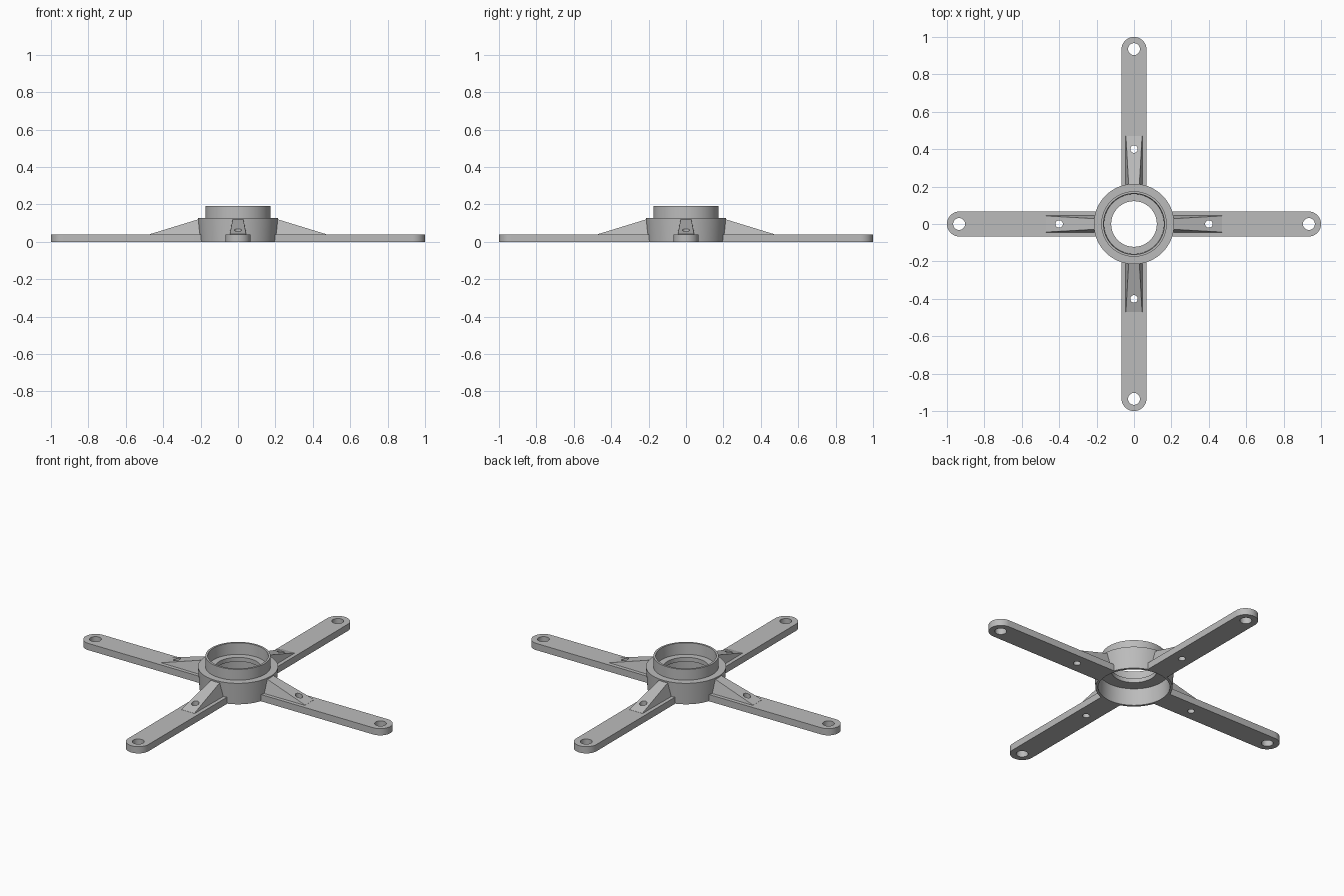
import bpy, bmesh, math
from mathutils import Matrix

if "Cube" in bpy.data.objects:
    bpy.data.objects.remove(bpy.data.objects["Cube"])

grey = bpy.data.materials.new("plain grey")
grey.diffuse_color = (0.50, 0.50, 0.50, 1)
grey.use_nodes = True
grey.node_tree.nodes["Principled BSDF"].inputs["Base Color"].default_value = grey.diffuse_color


def finish(name, bm):
    bmesh.ops.recalc_face_normals(bm, faces=bm.faces[:])
    mesh = bpy.data.meshes.new(name)
    bm.to_mesh(mesh)
    bm.free()
    mesh.materials.append(grey)
    ob = bpy.data.objects.new(name, mesh)
    bpy.context.collection.objects.link(ob)
    return ob


def smooth(ob):
    bpy.ops.object.select_all(action='DESELECT')
    ob.select_set(True)
    bpy.context.view_layer.objects.active = ob
    bpy.ops.object.shade_smooth_by_angle(angle=math.radians(30))


def lathe(name, profile, steps=96):
    """Spin a closed (radius, z) profile around z."""
    bm = bmesh.new()
    rings = []
    for i in range(steps):
        a = 2 * math.pi * i / steps
        rings.append([bm.verts.new((r * math.cos(a), r * math.sin(a), z))
                      for r, z in profile])
    n = len(profile)
    for i in range(steps):
        a, b = rings[i], rings[(i + 1) % steps]
        for j in range(n):
            k = (j + 1) % n
            bm.faces.new((a[j], b[j], b[k], a[k]))
    return finish(name, bm)


def drill(ob, holes):
    """Cut vertical round holes, given as (x, radius)."""
    bm = bmesh.new()
    for x, r in holes:
        bmesh.ops.create_cone(bm, cap_ends=True, segments=32, radius1=r, radius2=r,
                              depth=1, matrix=Matrix.Translation((x, 0, 0)))
    cutter = finish("hole_cutter", bm)
    cutter.hide_render = True
    mod = ob.modifiers.new("holes", 'BOOLEAN')
    mod.operation = 'DIFFERENCE'
    mod.solver = 'EXACT'
    mod.object = cutter
    bpy.ops.object.select_all(action='DESELECT')
    ob.select_set(True)
    bpy.context.view_layer.objects.active = ob
    bpy.ops.object.modifier_apply(modifier=mod.name)
    bpy.data.objects.remove(cutter)


# Hub: tapered drum, raised collar, inner flange and open underside
hub = lathe("hub", [(0.207, 0), (0.215, 0.128), (0.175, 0.128), (0.175, 0.192),
                    (0.163, 0.192), (0.160, 0.125), (0.122, 0.125),
                    (0.122, 0.10), (0.19, 0.10), (0.193, 0)])
smooth(hub)

W, T = 0.067, 0.04    # arm half width and thickness


def make_arm():
    # Flat strip with a rounded tip, its root following the hub wall
    pts = [(1 - W + W * math.cos(a), W * math.sin(a))
           for a in (math.pi * (i / 24 - 0.5) for i in range(25))]
    pts += [(math.sqrt(0.2 ** 2 - y * y), y)
            for y in (W * (1 - i / 4) for i in range(9))]
    bm = bmesh.new()
    face = bm.faces.new([bm.verts.new((x, y, 0)) for x, y in pts])
    top = bmesh.ops.extrude_face_region(bm, geom=[face])["geom"]
    bmesh.ops.translate(bm, vec=(0, 0, T),
                        verts=[v for v in top if isinstance(v, bmesh.types.BMVert)])
    ob = finish("arm", bm)
    drill(ob, [(0.935, 0.032), (0.4, 0.02)])
    return ob


def make_rib():
    # Sloping gusset, narrower at the top, from the hub down to the arm
    bm = bmesh.new()
    quads = [[bm.verts.new((0.199, s * 0.047, T - 0.002)),
              bm.verts.new((0.47, s * 0.047, T - 0.002)),
              bm.verts.new((0.47, s * 0.043, T + 0.001)),
              bm.verts.new((0.199, s * 0.028, 0.124))] for s in (-1, 1)]
    a, b = quads
    bm.faces.new(a)
    bm.faces.new(b)
    for i in range(4):
        k = (i + 1) % 4
        bm.faces.new((a[i], a[k], b[k], b[i]))
    ob = finish("rib", bm)
    drill(ob, [(0.4, 0.02)])
    return ob


# Four arms with ribs around the hub
for part in (make_arm(), make_rib()):
    smooth(part)
    name = part.name
    for i, side in enumerate(("right", "back", "left", "front")):
        ob = part if i == 0 else part.copy()
        if i:
            bpy.context.collection.objects.link(ob)
        ob.name = f"{side}_{name}"
        ob.rotation_euler.z = i * math.pi / 2
